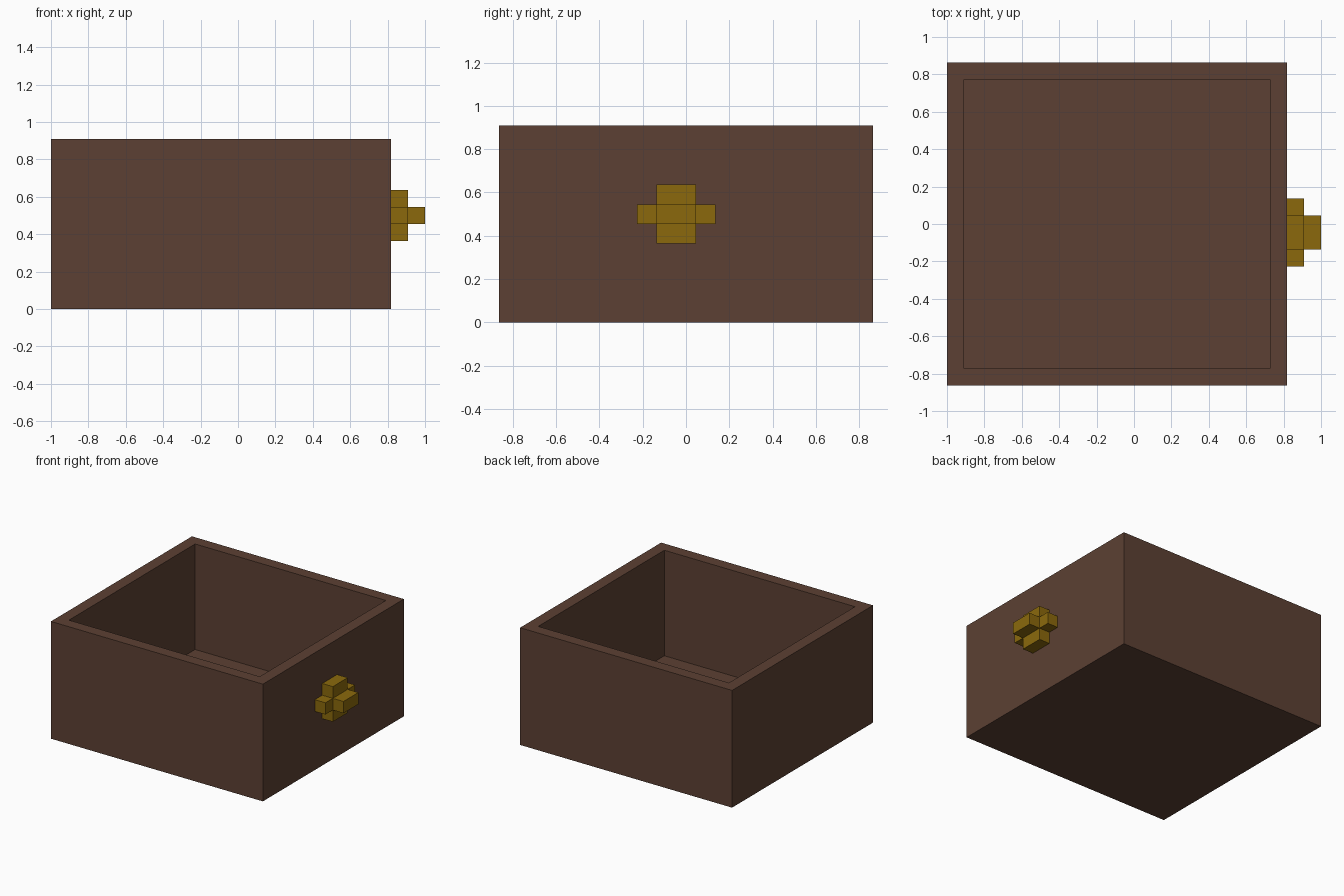
import bpy, bmesh
from mathutils import Vector

if "Cube" in bpy.data.objects:
    bpy.data.objects.remove(bpy.data.objects["Cube"])

U = 1 / 11  # grid unit: one wall thickness


def material(name, srgb):
    lin = [((c / 255 + 0.055) / 1.055) ** 2.4 if c > 10 else c / 255 / 12.92 for c in srgb]
    mat = bpy.data.materials.new(name)
    mat.use_nodes = True
    mat.diffuse_color = (*lin, 1)
    mat.node_tree.nodes["Principled BSDF"].inputs["Base Color"].default_value = (*lin, 1)
    return mat


def finish(name, bm, mat):
    bmesh.ops.recalc_face_normals(bm, faces=bm.faces)
    mesh = bpy.data.meshes.new(name)
    bm.to_mesh(mesh)
    bm.free()
    mesh.materials.append(mat)
    obj = bpy.data.objects.new(name, mesh)
    bpy.context.collection.objects.link(obj)
    return obj


def extrude(bm, face, offset):
    new = bmesh.ops.extrude_discrete_faces(bm, faces=[face])["faces"][0]
    bmesh.ops.translate(bm, verts=new.verts, vec=Vector(offset))
    return new


wood = material("dark brown wood", (92, 64, 51))
brass = material("dark brass", (139, 105, 12))

# Open drawer box: solid block, top inset by the wall and pushed down to the floor
bm = bmesh.new()
bmesh.ops.create_cube(bm, size=1)
bmesh.ops.scale(bm, verts=bm.verts, vec=(20 * U, 19 * U, 10 * U))
bmesh.ops.translate(bm, verts=bm.verts, vec=(-U, 0, 5 * U))
top = max(bm.faces, key=lambda f: f.calc_center_median().z)
bmesh.ops.inset_region(bm, faces=[top], thickness=U, use_even_offset=True)
extrude(bm, top, (0, 0, -9 * U))
finish("drawer_box", bm, wood)

# Knob: cross-shaped base on the +x side, with its centre pulled out as the grip
bm = bmesh.new()
ys = [-2.5 * U, -1.5 * U, 0.5 * U, 1.5 * U]
zs = [4 * U, 5 * U, 6 * U, 7 * U]
grid = [[bm.verts.new((9 * U, y, z)) for z in zs] for y in ys]
cells = [(1, 1), (0, 1), (2, 1), (1, 0), (1, 2)]  # centre first, then the arms
faces = [bm.faces.new((grid[i][j], grid[i + 1][j], grid[i + 1][j + 1], grid[i][j + 1]))
         for i, j in cells]
back = bmesh.ops.duplicate(bm, geom=faces)["geom"]  # closes the side against the box
front = bmesh.ops.extrude_face_region(bm, geom=faces)["geom"]
bmesh.ops.translate(bm, verts=[v for v in front if isinstance(v, bmesh.types.BMVert)],
                    vec=(U, 0, 0))
centre = min((f for f in front if isinstance(f, bmesh.types.BMFace)),
             key=lambda f: (f.calc_center_median() - Vector((10 * U, -0.5 * U, 5.5 * U))).length)
extrude(bm, centre, (U, 0, 0))
bmesh.ops.remove_doubles(bm, verts=bm.verts, dist=1e-5)
bm.verts.ensure_lookup_table()
loose = [v for v in bm.verts if not v.link_faces]
bmesh.ops.delete(bm, geom=loose, context='VERTS')
finish("drawer_knob", bm, brass)
